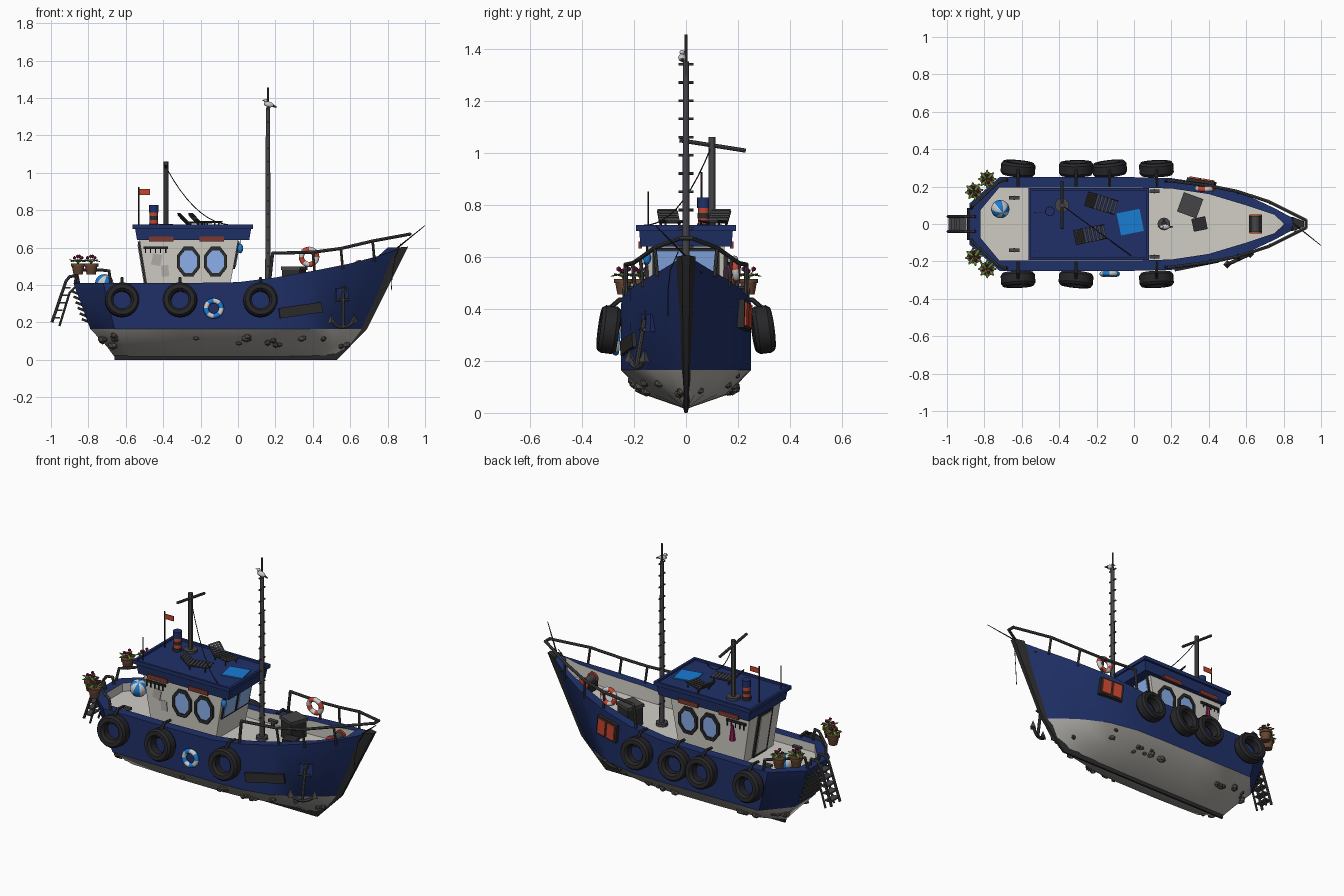
import bpy, bmesh, math, random
from mathutils import Matrix, Vector, Euler

if "Cube" in bpy.data.objects:
    bpy.data.objects.remove(bpy.data.objects["Cube"])
random.seed(4)
PI = math.pi
COL = dict(navy=(.014, .03, .14), white=(.62, .6, .55), hullgrey=(.42, .41, .38), dark=(.025, .025, .025),
           rail=(.06, .06, .065), rubber=(.02, .02, .023), red=(.55, .06, .03), blue=(.01, .2, .65),
           glass=(.25, .42, .8), shell=(.09, .075, .065), pot=(.13, .06, .03), leaf=(.12, .25, .04),
           flower=(.3, .01, .1), brown=(.2, .04, .025), pale=(.8, .8, .8))
MATS = {}
for k, c in COL.items():
    MATS[k] = bpy.data.materials.new(k)
    MATS[k].diffuse_color = (*c, 1)
KEYS = list(COL)


def T(loc, rot=(0, 0, 0), scale=(1, 1, 1)):
    return Matrix.LocRotScale(Vector(loc), Euler(rot), Vector(scale))


class Part:
    """Collects primitives into one named mesh object; base places the whole part."""
    def __init__(self, name, base=Matrix()):
        self.name, self.base, self.bm = name, base, bmesh.new()

    def paint(self, verts, col):
        for f in {f for v in verts for f in v.link_faces}:
            f.material_index = KEYS.index(col)

    def box(self, loc, size, col, rot=(0, 0, 0)):
        self.paint(bmesh.ops.create_cube(self.bm, size=1, matrix=T(loc, rot, size))['verts'], col)

    def rod(self, a, b, r, col, n=8, r2=None):
        a, b = Vector(a), Vector(b)
        M = Matrix.Translation((a + b) / 2) @ (b - a).to_track_quat('Z', 'Y').to_matrix().to_4x4()
        self.paint(bmesh.ops.create_cone(self.bm, cap_ends=True, segments=n, radius1=r, radius2=r if r2 is None else r2,
                                         depth=(b - a).length, matrix=M)['verts'], col)

    def tube(self, pts, r, col, n=8):
        for a, b in zip(pts, pts[1:]):
            self.rod(a, b, r, col, n)
        for p in pts[1:-1]:
            self.ball(p, r, col)

    def ball(self, loc, r, col, scale=(1, 1, 1), rot=(0, 0, 0), sub=2):
        self.paint(bmesh.ops.create_icosphere(self.bm, subdivisions=sub, radius=r, matrix=T(loc, rot, scale))['verts'], col)

    def lathe(self, prof, n, cols, M=Matrix(), closed=False, a0=0):
        rings = [[self.bm.verts.new(M @ Vector((r * math.cos(a0 + 2 * PI * i / n), r * math.sin(a0 + 2 * PI * i / n), z)))
                  for r, z in prof] for i in range(n)]
        for i in range(n):
            A, B = rings[i], rings[(i + 1) % n]
            for j in range(len(prof) if closed else len(prof) - 1):
                k = (j + 1) % len(prof)
                f = self.bm.faces.new((A[j], B[j], B[k], A[k]))
                f.material_index = KEYS.index(cols[i * len(cols) // n])

    def loft(self, rings, cols, closed=True):
        vs = [[self.bm.verts.new(p) for p in r] for r in rings]
        n = len(vs[0])
        for A, B, c in zip(vs, vs[1:], cols):
            for i in range(n if closed else n - 1):
                k = (i + 1) % n
                self.bm.faces.new((A[i], A[k], B[k], B[i])).material_index = KEYS.index(c)
        return vs

    def done(self, angle=30):
        bmesh.ops.remove_doubles(self.bm, verts=self.bm.verts, dist=1e-5)
        bmesh.ops.recalc_face_normals(self.bm, faces=self.bm.faces)
        me = bpy.data.meshes.new(self.name)
        self.bm.to_mesh(me)
        for k in KEYS:
            me.materials.append(MATS[k])
        ob = bpy.data.objects.new(self.name, me)
        ob.matrix_world = self.base
        bpy.context.collection.objects.link(ob)
        for o in bpy.context.selected_objects:
            o.select_set(False)
        ob.select_set(True)
        bpy.context.view_layer.objects.active = ob
        bpy.ops.object.shade_smooth_by_angle(angle=math.radians(angle))


def ring(R, r, n=10):
    return [(R + r * math.cos(2 * PI * i / n), r * math.sin(2 * PI * i / n)) for i in range(n)]


# hull: stations of (sheer x,y,z), (waterline x,y), (bilge x,y), keel x, deck z
ST = [(-.88, .11, .41, -.79, .10, -.70, .07, -.66, .36), (-.72, .25, .41, -.66, .25, -.60, .15, -.58, .36),
      (-.3, .25, .41, -.3, .25, -.3, .16, -.3, .36), (0, .25, .415, 0, .25, 0, .16, 0, .36),
      (.2, .245, .44, .18, .245, .15, .15, .13, .37), (.4, .215, .475, .36, .21, .3, .12, .28, .39),
      (.6, .155, .515, .5, .14, .42, .07, .4, .43), (.75, .085, .555, .6, .07, .52, .035, .48, .47),
      (.885, .012, .6, .67, .01, .59, .008, .52, .5)]


def hull_ring(f):
    side = [f(*s) for s in ST]
    return side + [(x, -y, z) for x, y, z in reversed(side)]


def inner(x, y):
    return (max(-.82, min(.8, x)), max(.004, y - (.055 if y > .12 else .035)))


h = Part('hull')
top = lambda x, y, z, *r: (x, y, z)
rings = [hull_ring(lambda x, y, z, wx, wy, bx, by, kx, d: (kx, 0.001, .015)),
         hull_ring(lambda x, y, z, wx, wy, bx, by, kx, d: (bx, by, .07)),
         hull_ring(lambda x, y, z, wx, wy, bx, by, kx, d: (wx, wy, .165)),
         hull_ring(top),
         hull_ring(lambda x, y, z, *r: (*inner(x, y), z)),
         hull_ring(lambda x, y, z, *r: (*inner(x, y), r[-1]))]
vs = h.loft(rings, ['hullgrey', 'hullgrey', 'navy', 'navy', 'white'])
for i in range(len(ST) - 1):
    D = vs[-1]
    h.bm.faces.new((D[i], D[i + 1], D[-2 - i], D[-1 - i])).material_index = KEYS.index('white')
h.done(35)

# stem post and keel band
s = Part('stem_and_keel')
sections = [[(xo, w * .4, zo), (xo, -w * .4, zo), (xi, -w, zi), (xi, w, zi)] for xo, zo, xi, zi, w in
            [(.91, .605, .85, .6, .037), (.69, .165, .635, .18, .026), (.53, 0, .5, .03, .014), (-.66, 0, -.66, .03, .014)]]
sv = s.loft(sections, ['dark'] * 3)
s.bm.faces.new(sv[0]), s.bm.faces.new(sv[-1])
s.paint(sv[0], 'dark')
s.paint(sv[-1], 'dark')
s.done()

# barnacles scattered between keel and waterline
b = Part('barnacles')
for n in range(34):
    i, t, u = random.randrange(0, 8), random.random(), random.random()
    A, B = ST[i], ST[i + 1]
    P = lambda S: Vector((S[5], S[6], .07)).lerp(Vector((S[3], S[4], .165)), u * .8)
    p = P(A).lerp(P(B), t)
    p.y *= 1 if n % 2 else -1
    b.ball(p, random.uniform(.013, .027), 'shell', (1.2, .8, .9), (0, 0, n), 1)
b.done()

# cabin with raked ends, roof and trim
c = Part('cabin')
c.loft([[(x0, -y, z), (x1, -y, z), (x1, y, z), (x0, y, z)] for x0, x1, y, z in
        [(-.48, -.05, .14, .355), (-.53, .005, .148, .66)]], ['white'])
c.done()
r = Part('cabin_roof')
rv = r.loft([[(x0, -y, z), (x1, -y, z), (x1, y, z), (x0, y, z)] for x0, x1, y, z in
             [(-.54, .06, .175, .64), (-.55, .07, .18, .7), (-.565, .08, .193, .7), (-.565, .08, .193, .722),
              (-.55, .065, .18, .722), (-.55, .065, .18, .71)]], ['navy'] * 5)
for q in (rv[0], rv[-1]):
    r.bm.faces.new(q)
for sy in (-1, 1):
    for x in (-.41, -.14):
        r.box((x, sy * .176, .645), (.13, .014, .026), 'brown')
r.done()

# octagonal side windows, front windows, rear door
w = Part('windows_and_door')
for sy in (-1, 1):
    for x in (-.265, -.12):
        M = T((x, sy * .145, .525), (sy * -PI / 2 - .025, 0, 0), (1, 1.3, 1))
        w.lathe([(.05, -.01), (.066, -.01), (.066, .014), (.05, .014)], 8, ['dark'], M, True, PI / 8)
        w.lathe([(0, .007), (.052, .007)], 8, ['glass'], M, a0=PI / 8)
for y in (-.066, .066):
    w.box((-.012, y, .56), (.016, .125, .15), 'dark', (0, .18, 0))
    w.box((-.008, y, .56), (.016, .107, .13), 'glass', (0, .18, 0))
w.box((-.507, 0, .5), (.016, .13, .27), 'dark', (0, -.16, 0))
w.box((-.511, 0, .5), (.016, .1, .24), 'white', (0, -.16, 0))
w.done()

# coat hooks, notices, towel and hanging bell
k = Part('cabin_fittings')
for sy in (-1, 1):
    k.box((-.44, sy * .15, .6), (.13, .012, .014), 'dark')
    for i in range(5):
        k.rod((-.495 + i * .027, sy * .16, .6), (-.495 + i * .027, sy * .16, .57), .004, 'dark', 6)
k.box((-.435, -.145, .535), (.05, .008, .06), 'hullgrey', (0, .2, 0))
k.box((-.39, -.143, .475), (.04, .008, .06), 'hullgrey', (0, -.1, 0))
k.rod((-.42, .16, .58), (-.42, .16, .49), .007, 'flower', 6, .018)
k.rod((.012, -.15, .65), (.012, -.15, .61), .003, 'dark', 6)
k.ball((.012, -.15, .595), .02, 'blue', (.8, .8, 1.3))
k.done()

# tyre fenders with straps
for sy, xs in ((-1, (-.62, -.31, .12)), (1, (-.62, -.31, -.13, .12))):
    for x in xs:
        t = Part('tyre_fender')
        M = T((x, sy * .296, .32), (PI / 2 + sy * .13, 0, sy * random.uniform(-.12, .12)))
        t.lathe([(.048, -.022), (.06, -.036), (.082, -.036), (.092, -.022), (.092, .022), (.082, .036), (.06, .036),
                 (.048, .022)], 24, ['rubber'], M, True)
        t.tube([(x, sy * .2, .43), (x, sy * .255, .435), (x, sy * .29, .405), (x, sy * .32, .37)], .009, 'dark', 6)
        t.done()


def lifebuoy(name, loc, col, tilt):
    l = Part(name, T(loc, (PI / 2 + tilt, 0, 0)))
    l.lathe(ring(.041, .014), 32, [col, 'pale'] * 4, closed=True)
    l.done(40)


lifebuoy('blue_lifebuoy', (-.13, -.267, .275), 'blue', -.08)
lifebuoy('red_lifebuoy', (.38, .19, .55), 'red', .1)

# anchor hung on its plate
a = Part('anchor')
a.box((.555, -.146, .345), (.075, .02, .07), 'navy', (0, 0, .5))
a.rod((.56, -.16, .36), (.56, -.19, .18), .009, 'rail')
a.rod((.525, -.175, .32), (.595, -.16, .32), .007, 'rail')
a.lathe(ring(.016, .005, 6), 14, ['rail'], T((.56, -.158, .375), (PI / 2, 0, 0)), True)
arc = [(.56 + .065 * math.sin(u), -.188 + .03 * math.sin(u), .24 - .065 * math.cos(u)) for u in [i * .3 - 1.2 for i in range(9)]]
a.tube(arc, .01, 'rail')
for p in (arc[0], arc[-1]):
    a.rod((p[0], p[1], p[2] - .02), (p[0], p[1], p[2] + .03), .022, 'rail', 4, 0)
a.done()

# side boards: blank plate, red panels, stern ribs
p = Part('hull_boards')
p.box((.335, -.222, .265), (.235, .016, .055), 'dark', (0, -.14, .2))
p.box((.36, .222, .375), (.15, .03, .11), 'dark', (0, -.1, -.17))
for d in (-.034, .034):
    p.box((.362 + d, .229 - d * .17, .375 + d * .1), (.057, .03, .09), 'red', (0, -.1, -.17))
for i in range(6):
    z = .21 + i * .03
    p.box((-.80 - .09 * (z - .165) / .245, 0, z), (.04, .17, .013), 'dark', (0, .4, 0))
p.done()

# bow rails and stern rails on both sides
g = Part('deck_rails')
for sy in (-1, 1):
    pts = [(.17, .23, .43), (.185, .232, .57), (.4, .205, .575), (.55, .175, .595), (.72, .12, .635), (.92, .02, .672)]
    pts = [(x, sy * y, z) for x, y, z in pts]
    g.tube(pts, .0085, 'rail')
    for x, y, z in pts[2:5]:
        g.rod((x, y, z), (x + .01, y - sy * .01, z - .11), .007, 'rail')
    g.tube([(-.68, sy * .235, .41), (-.69, sy * .238, .475), (-.73, sy * .22, .48), (-.86, sy * .1, .48),
            (-.87, sy * .085, .41)], .008, 'rail')
g.rod((.92, -.025, .672), (.92, .025, .672), .0085, 'rail')
g.done()

# stern ladder
l = Part('stern_ladder')
for y in (-.04, .04):
    l.tube([(-.85, y, .40), (-.86, y, .45), (-.9, y, .445), (-.92, y, .42), (-.995, y, .2)], .008, 'rail')
    l.tube([(-.86, y, .4), (-.9, y, .36), (-.955, y, .18)], .006, 'rail')
for i in range(5):
    x, z = -.93 - .014 * i, .385 - .04 * i
    l.box((x + .015, 0, z), (.04, .08, .009), 'rail')
l.done()

# tall mast with climbing rungs and seagull
m = Part('main_mast')
m.rod((.16, 0, .36), (.16, 0, .385), .034, 'rail', 16)
m.rod((.16, 0, .37), (.16, 0, 1.35), .015, 'rail', 12, .011)
m.rod((.16, 0, 1.35), (.16, 0, 1.455), .005, 'rail')
for i in range(13):
    m.rod((.16, -.028, .5 + i * .07), (.16, .028, .5 + i * .07), .005, 'rail', 6)
m.done()
s = Part('seagull', T((.165, -.015, 1.365), (0, .25, 0)))
s.ball((0, 0, 0), .02, 'pale', (1.4, .75, .75))
s.ball((-.022, 0, .016), .01, 'pale')
s.rod((-.03, 0, .015), (-.045, 0, .013), .004, 'red', 6, 0)
s.rod((.015, 0, 0), (.045, 0, -.004), .009, 'rail', 6, .003)
s.done()

# roof mast, stay cable, funnel, flag and aerial
m = Part('roof_mast')
m.rod((-.385, .1, .7), (-.385, .1, 1.06), .013, 'rail', 12)
m.rod((-.385, .1, .71), (-.385, .1, .725), .038, 'rail', 16)
m.rod((-.385, -.025, 1.048), (-.385, .23, 1.008), .008, 'rail')
m.tube([(-.385 + .37 * t, .1 - .27 * t, 1.03 - .31 * (1 - (1 - t) ** 2.2)) for t in [i / 10 for i in range(11)]], .0025, 'dark', 5)
m.done()
f = Part('funnel')
for i, (col, rr) in enumerate([('dark', .026), ('red', .022), ('dark', .023), ('red', .022), ('navy', .025), ('navy', .025)]):
    f.rod((-.45, .068, .708 + i * .02), (-.45, .068, .728 + i * .02), rr, col, 16)
f.done()
f = Part('flag_and_aerial')
f.rod((-.53, .06, .71), (-.53, .06, .925), .004, 'dark', 6)
f.box((-.5, .06, .897), (.06, .004, .03), 'red')
f.rod((-.53, -.145, .71), (-.53, -.145, .85), .003, 'dark', 6)
f.done()

# two deck chairs and a towel on the roof
for loc, yaw in (((-.17, .11, .71), -.3), ((-.23, -.055, .71), .2)):
    d = Part('deck_chair', T(loc, (0, 0, yaw)))
    for y in (-.036, .036):
        d.rod((-.04, y, .022), (.08, y, .028), .005, 'dark', 6)
        d.rod((-.035, y, .015), (-.085, y, .066), .005, 'dark', 6)
        for x in (-.03, .06):
            d.rod((x, y, 0), (x, y, .025), .004, 'dark', 6)
    for i in range(6):
        d.box((-.03 + i * .02, 0, .028), (.013, .075, .005), 'rail')
        d.box((-.04 - i * .009, 0, .024 + i * .009), (.01, .075, .005), 'rail', (0, .8, 0))
    d.done()
t = Part('beach_towel')
t.box((-.02, .01, .713), (.125, .12, .006), 'blue', (0, 0, .2))
t.done()

# beach ball on the aft deck
b = Part('beach_ball', T((-.715, .08, .409), (.4, .3, 0)))
b.lathe([(.049 * math.sin(PI * i / 12), -.049 * math.cos(PI * i / 12)) for i in range(13)], 24, ['blue', 'pale'] * 4)
b.done(40)

# flower pots on the stern corners
for sy in (-1, 1):
    for x, y in ((-.855, .175), (-.785, .24)):
        q = Part('flower_pot', T((x, sy * y, .455)))
        q.lathe([(0, 0), (.024, 0), (.033, .045), (.038, .045), (.038, .06), (.03, .06), (0, .052)], 14, ['pot'])
        for i in range(8):
            u = i * PI / 4 + x * 9
            cx, cy = math.cos(u), math.sin(u)
            q.ball((.028 * cx, .028 * cy, .075), .026, 'leaf', (1, .35, .14), Euler((0, -.25 + .5 * (i % 2), u)), 1)
        for i in range(4):
            u = i * 1.7
            e = (.02 * math.cos(u), .02 * math.sin(u), .09 + .008 * (i % 2))
            q.rod((0, 0, .055), e, .002, 'leaf', 5)
            q.ball(e, .01, 'flower', sub=1)
        q.done()

# foredeck crates, winch, cleats and fishing rod
e = Part('deck_gear')
e.box((.3, .1, .43), (.1, .1, .11), 'dark', (0, 0, -.35))
e.box((.3, .1, .49), (.11, .11, .018), 'rail', (0, 0, -.35))
e.box((.35, 0, .405), (.075, .07, .035), 'dark', (0, 0, .2))
e.box((.65, 0, .47), (.07, .09, .05), 'dark')
e.rod((.65, -.05, .5), (.65, .05, .5), .024, 'rail', 14)
for y in (-.045, .045):
    e.rod((.65, y - .006, .5), (.65, y + .006, .5), .034, 'red', 14)
for x, y in ((-.64, .14), (.11, .175)):
    for sy in (-1, 1):
        e.rod((x, sy * y, .36), (x, sy * y, .39), .012, 'rail')
        e.box((x, sy * y, .393), (.055, .02, .014), 'rail')
e.done()
r = Part('fishing_rod')
r.rod((.78, .06, .54), (1, -.115, .718), .006, 'dark', 6, .002)
r.tube([(.87, -.03, .62), (.84, -.06, .55), (.825, -.07, .46), (.82, -.07, .37)], .002, 'dark', 5)
r.done()

for m in bpy.data.materials:
    if m.users and not m.is_grease_pencil:
        m.use_nodes = True
        m.node_tree.nodes["Principled BSDF"].inputs["Base Color"].default_value = m.diffuse_color
